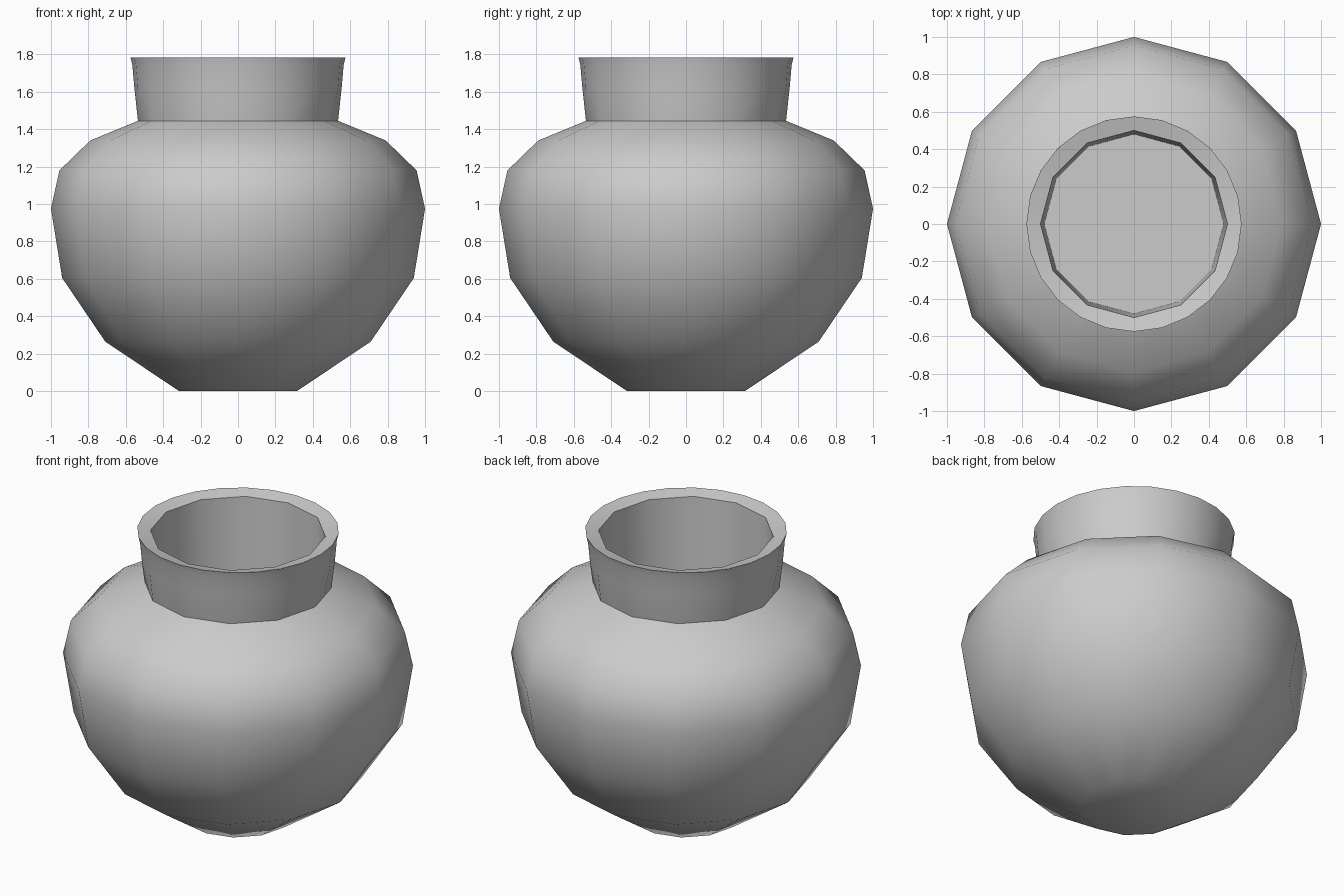
import bpy, bmesh, math

if "Cube" in bpy.data.objects:
    bpy.data.objects.remove(bpy.data.objects["Cube"])

SIDES = 24


def ring(bm, radius, z, twelve):
    """Ring of 24 points; twelve=True puts the odd points on the chords of a 12-gon."""
    verts = []
    for i in range(SIDES):
        a = 2 * math.pi * i / SIDES
        r = radius * math.cos(math.pi / 12) if twelve and i % 2 else radius
        verts.append(bm.verts.new((r * math.cos(a), r * math.sin(a), z)))
    return verts


def lathe(name, profile, cap_start=False, cap_end=False):
    bm = bmesh.new()
    rings = [ring(bm, *p) for p in profile]
    for low, high in zip(rings, rings[1:]):
        for i in range(SIDES):
            j = (i + 1) % SIDES
            bm.faces.new((low[i], low[j], high[j], high[i]))
    if cap_start:
        bm.faces.new(rings[0][::-1])
    if cap_end:
        bm.faces.new(rings[-1])
    mesh = bpy.data.meshes.new(name)
    bm.to_mesh(mesh)
    bm.free()
    obj = bpy.data.objects.new(name, mesh)
    bpy.context.collection.objects.link(obj)
    bpy.ops.object.select_all(action='DESELECT')
    obj.select_set(True)
    bpy.context.view_layer.objects.active = obj
    bpy.ops.object.shade_smooth_by_angle(angle=math.radians(44))
    return obj


# Pot: twelve-sided body, rounder neck and lip, then the twelve-sided throat
lathe("pot", [
    (0.315, 0.0, True), (0.71, 0.265, True), (0.94, 0.605, True),
    (1.0, 0.975, True), (0.955, 1.18, True), (0.79, 1.34, True),
    (0.535, 1.445, True),                                            # shoulder
    (0.555, 1.63, False), (0.565, 1.745, False), (0.575, 1.785, False),  # neck
    (0.50, 1.765, True), (0.48, 1.15, True),                         # lip, throat
], cap_start=True, cap_end=True)
